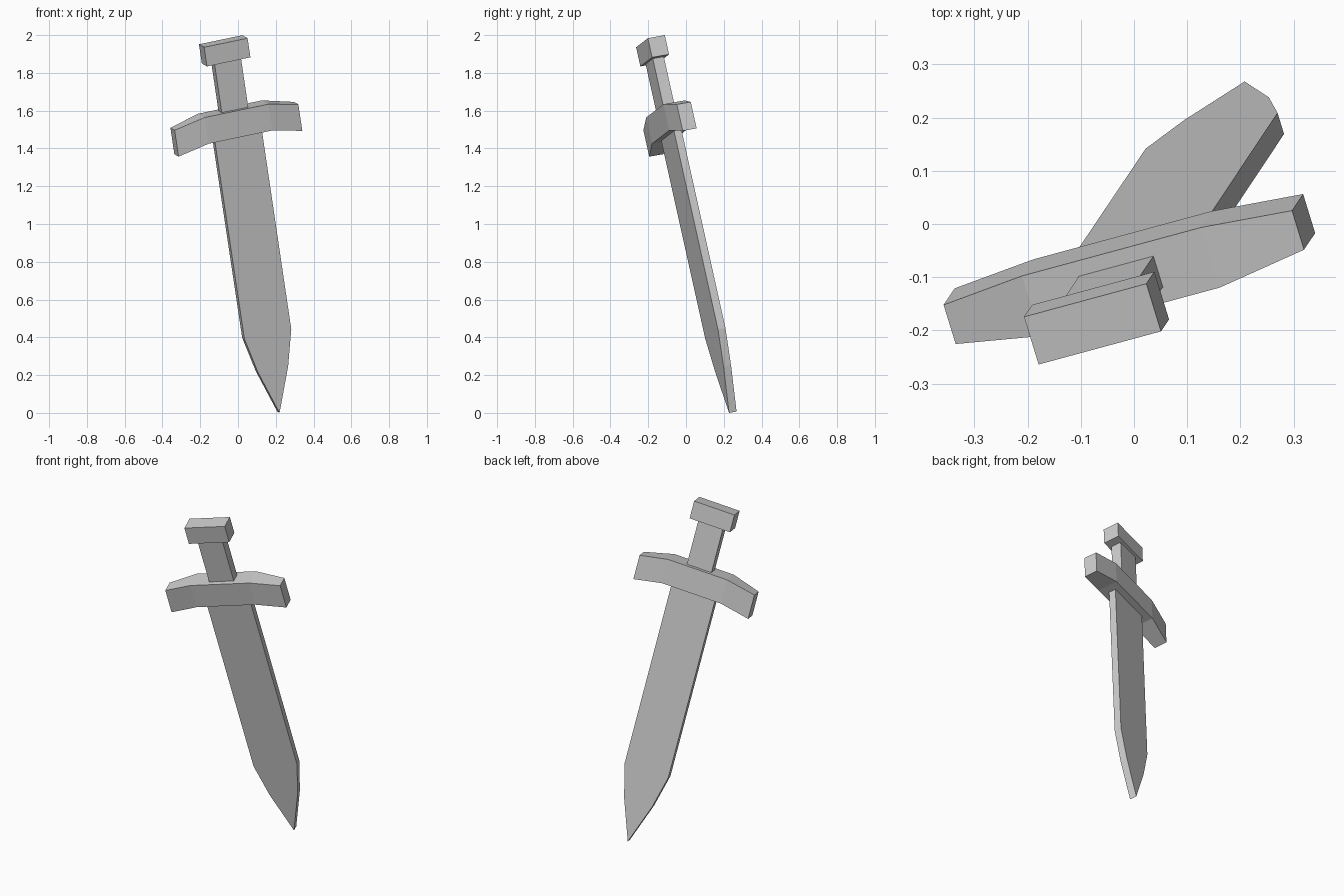
import bpy, bmesh
from mathutils import Vector, Matrix

if "Cube" in bpy.data.objects:
    bpy.data.objects.remove(bpy.data.objects["Cube"])

# Sword's tilted frame: local x = width, y = thickness, z = up the blade from the tip
up = Vector((-0.1436, -0.2145, 0.966)).normalized()
wide = Vector((0.946, 0.256, 0.1975))
wide = (wide - up * wide.dot(up)).normalized()
thick = up.cross(wide)
frame = Matrix((wide, thick, up)).transposed().to_4x4()
frame.translation = (0.214, 0.248, 0.0035)


def finish(name, bm):
    bmesh.ops.recalc_face_normals(bm, faces=bm.faces)
    mesh = bpy.data.meshes.new(name)
    bm.to_mesh(mesh)
    bm.free()
    obj = bpy.data.objects.new(name, mesh)
    obj.matrix_world = frame
    bpy.context.collection.objects.link(obj)
    return obj


def box(name, width, depth, z0, z1):
    bm = bmesh.new()
    bmesh.ops.create_cube(bm, size=1)
    bmesh.ops.scale(bm, vec=(width, depth, z1 - z0), verts=bm.verts)
    bmesh.ops.translate(bm, vec=(0, 0, (z0 + z1) / 2), verts=bm.verts)
    return finish(name, bm)


# Blade: mirrored outline extruded through its thickness
half = [(0.084, 0.238), (0.131, 0.432), (0.132, 1.56)]
outline = [(0, 0)] + half + [(-x, z) for x, z in reversed(half)]
depth = 0.042
bm = bmesh.new()
face = bm.faces.new([bm.verts.new((x, -depth / 2, z)) for x, z in outline])
ext = bmesh.ops.extrude_face_region(bm, geom=[face], use_keep_orig=True)
bmesh.ops.translate(bm, vec=(0, depth, 0),
                    verts=[g for g in ext["geom"] if isinstance(g, bmesh.types.BMVert)])
finish("blade", bm)

# Guard: rectangular sections lofted along the width, drooping and thinner at the ends
half = [(0.178, 0.06, 1.518, 1.662), (0.346, 0.039, 1.478, 1.623)]
sections = [(-s[0], *s[1:]) for s in reversed(half)] + half
bm = bmesh.new()
rings = [[bm.verts.new(p) for p in ((x, -d, lo), (x, d, lo), (x, d, hi), (x, -d, hi))]
         for x, d, lo, hi in sections]
for a, b in zip(rings, rings[1:]):
    for i in range(4):
        j = (i + 1) % 4
        bm.faces.new((a[i], a[j], b[j], b[i]))
bm.faces.new(rings[0])
bm.faces.new(rings[-1])
finish("guard", bm)

# Grip and pommel
box("grip", 0.148, 0.062, 1.64, 1.94)
box("pommel", 0.243, 0.095, 1.928, 2.033)
